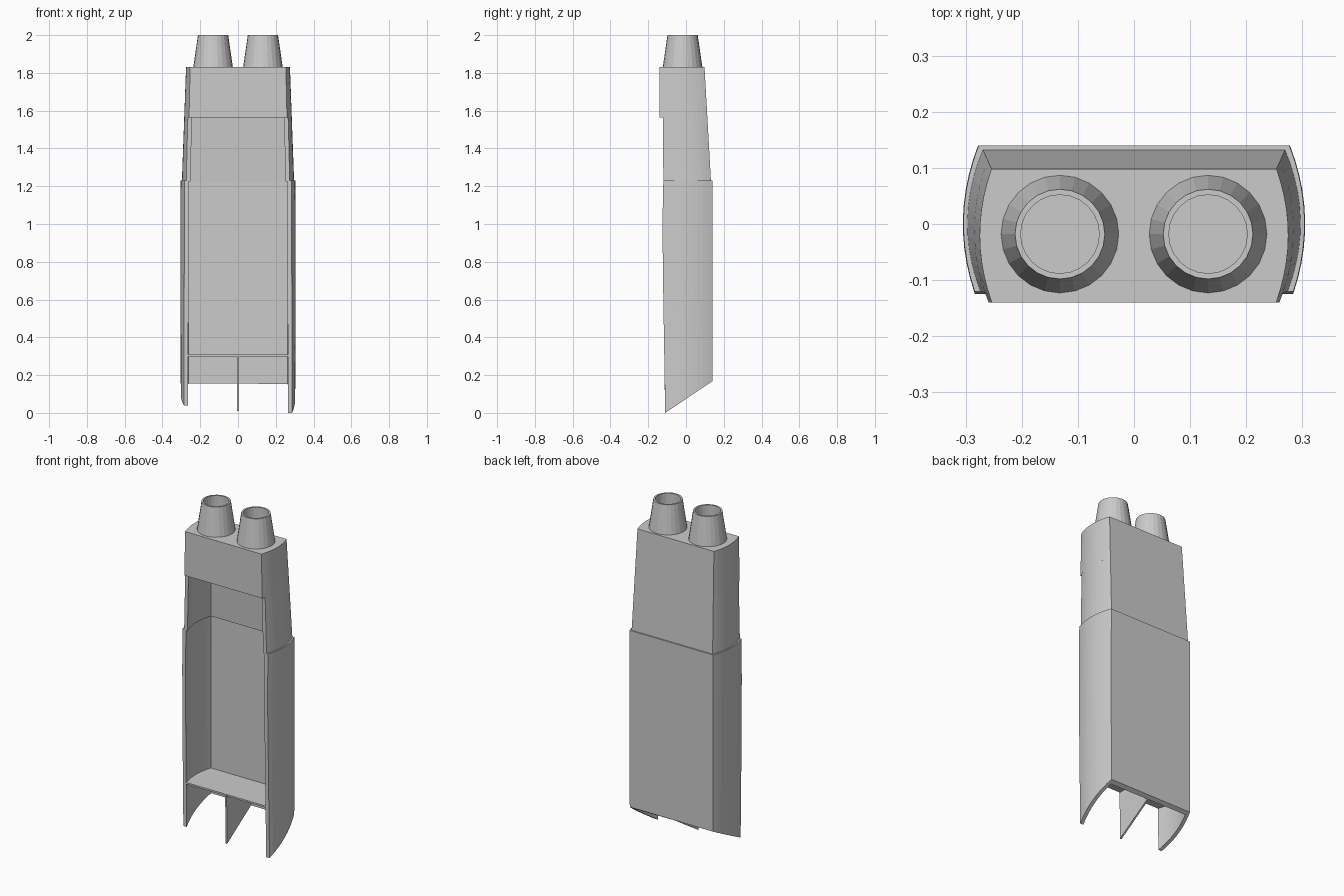
import bpy, bmesh, math

if "Cube" in bpy.data.objects:
    bpy.data.objects.remove(bpy.data.objects["Cube"])

N = 10       # segments along each bowed side
T = 0.022    # wall thickness


def bow(y, xm, yc, k):
    """Half width of the body at depth y."""
    return xm - k * (y - yc) ** 2


def side(yf, yb, xm, yc, k, inset=0.0):
    """Bowed right-hand edge from front to back."""
    ys = [yf + (yb - yf) * i / N for i in range(N + 1)]
    return [(bow(y, xm, yc, k) - inset, y) for y in ys]


def mirrored(pts):
    return pts + [(-x, y) for x, y in reversed(pts)]


def finish(name, bm):
    bmesh.ops.recalc_face_normals(bm, faces=bm.faces)
    me = bpy.data.meshes.new(name)
    bm.to_mesh(me)
    bm.free()
    ob = bpy.data.objects.new(name, me)
    bpy.context.collection.objects.link(ob)
    return ob


def loft(name, rings, strip_caps=False):
    """Skin closed rings; U-shaped rings get quad strips as end caps."""
    bm = bmesh.new()
    vs = [[bm.verts.new(p) for p in r] for r in rings]
    n = len(vs[0])
    for a, b in zip(vs, vs[1:]):
        for i in range(n):
            j = (i + 1) % n
            bm.faces.new((a[i], a[j], b[j], b[i]))
    for r in (vs[0], vs[-1]):
        if strip_caps:
            for i in range(n // 2 - 1):
                bm.faces.new((r[i], r[i + 1], r[n - 2 - i], r[n - 1 - i]))
        else:
            bm.faces.new(r)
    return finish(name, bm)


def u_ring(zfun, yf, yb, xm, yc, k):
    """U-shaped wall section, open to the front."""
    outer = mirrored(side(yf, yb, xm, yc, k))
    inner = mirrored(side(yf, yb - T, xm, yc, k, T))
    return [(x, y, zfun(x, y)) for x, y in outer + inner[::-1]]


def flat(z):
    return lambda x, y: z


# Lower shell with a slanted bottom; the left tip is a little shorter
def slant(x, y):
    tip = 0.04 * min(1, max(0, -x / 0.25))
    return tip + (0.168 - tip) * (y + 0.11) / 0.25


loft("lower_shell", [
    u_ring(slant, -0.11, 0.14, 0.303, 0, 1.38),
    u_ring(flat(0.6), -0.12, 0.14, 0.305, 0, 1.38),
    u_ring(flat(1.0), -0.125, 0.14, 0.305, 0, 1.38),
    u_ring(flat(1.23), -0.12, 0.14, 0.304, 0, 1.38)], True)


# Upper shell tapers towards the top and steps forward at the front panel
def upper(z):
    t = (z - 1.23) / 0.60
    return 0.132 - 0.034 * t, 0.297 - 0.022 * t, -0.02 * t, 1.6 - 0.1 * t


Z_STEP, Z_CAP, Z_TOP = 1.565, 1.81, 1.83
loft("upper_shell", [u_ring(flat(z), yf, *upper(z)) for z, yf in
                     ((1.225, -0.12), (Z_STEP, -0.122), (Z_STEP, -0.14), (Z_CAP, -0.14))], True)

# Front panel between the upper side walls
rings = []
for z in (Z_STEP, Z_CAP):
    yb, xm, yc, k = upper(z)
    x0, x1 = (bow(y, xm, yc, k) - T for y in (-0.14, -0.122))
    rings.append([(x0, -0.14, z), (x1, -0.122, z), (-x1, -0.122, z), (-x0, -0.14, z)])
loft("front_panel", rings)

# Top plate
loft("top_plate", [[(x, y, z) for x, y in mirrored(side(-0.14, *upper(z)))]
                   for z in (Z_CAP, Z_TOP)])


# Two open tapered nozzles
def circle(cx, r, z, n=24):
    return [(cx + r * math.cos(2 * math.pi * i / n),
             -0.018 + r * math.sin(2 * math.pi * i / n), z) for i in range(n)]


for label, cx in (("left", -0.132), ("right", 0.132)):
    loft(label + "_nozzle", [circle(cx, r, z) for r, z in
                             ((0.105, 1.829), (0.08, 2.0), (0.07, 2.0), (0.07, 1.835))])

# Shelf halves either side of the centre fin
for label, s in (("left", -1), ("right", 1)):
    edge = side(-0.113, 0.12, 0.304, 0, 1.38, T - 0.002)
    outline = [(0.005, -0.113)] + edge + [(0.005, 0.12)]
    loft(label + "_shelf", [[(s * x, y, z) for x, y in outline] for z in (0.298, 0.308)])

# Centre fin hanging below the shelf
fin = ((-0.111, 0.01), (-0.115, 0.308), (0.12, 0.308), (0.12, 0.158))
loft("centre_fin", [[(x, y, z) for y, z in fin] for x in (-0.005, 0.005)])
